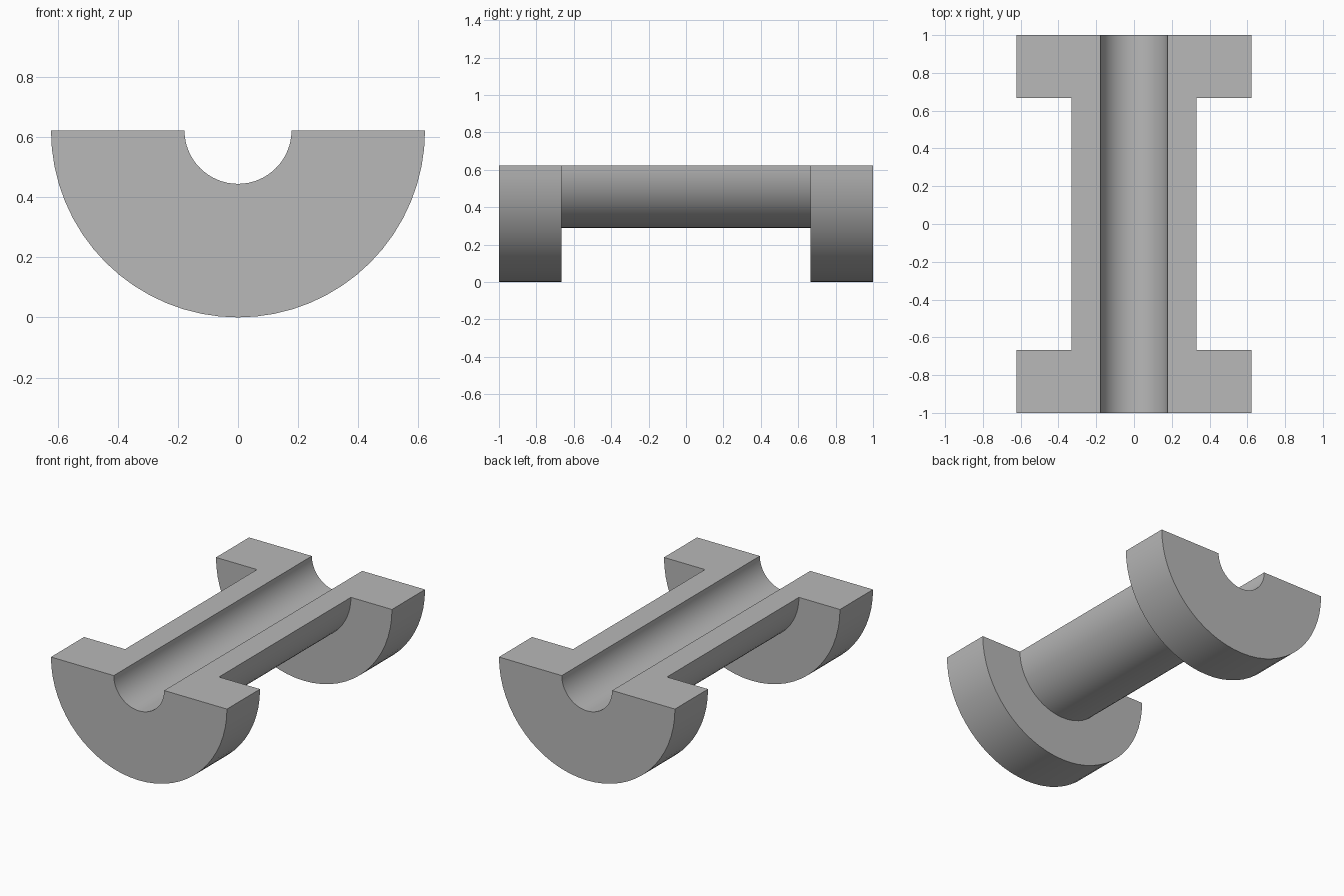
import bpy, bmesh, math

cube = bpy.data.objects.get("Cube")
if cube:
    bpy.data.objects.remove(cube, do_unlink=True)

FLANGE_R, SHAFT_R, BORE_R = 0.622, 0.332, 0.178
HALF_LENGTH, SHAFT_HALF = 1.0, 0.666
STEPS = 32

# Plain grey material
grey = bpy.data.materials.new("plain grey")
grey.use_nodes = True
colour = (0.48, 0.48, 0.48, 1.0)
grey.diffuse_color = colour
grey.node_tree.nodes["Principled BSDF"].inputs["Base Color"].default_value = colour

# Spool wall section as (radius, y), mirrored front to back
half = [(BORE_R, HALF_LENGTH), (FLANGE_R, HALF_LENGTH),
        (FLANGE_R, SHAFT_HALF), (SHAFT_R, SHAFT_HALF)]
section = half + [(r, -y) for r, y in reversed(half)]

# Sweep the section through the lower half turn
bm = bmesh.new()
rings = []
for i in range(STEPS + 1):
    a = math.pi + math.pi * i / STEPS
    rings.append([bm.verts.new((r * math.cos(a), y, FLANGE_R + r * math.sin(a)))
                  for r, y in section])
count = len(section)
for a, b in zip(rings, rings[1:]):
    for j in range(count):
        k = (j + 1) % count
        bm.faces.new((a[j], a[k], b[k], b[j]))

# Flat cut faces on top
bm.faces.new(rings[0])
bm.faces.new(rings[-1])
bmesh.ops.recalc_face_normals(bm, faces=bm.faces)

mesh = bpy.data.meshes.new("half_spool")
bm.to_mesh(mesh)
bm.free()
mesh.materials.append(grey)
spool = bpy.data.objects.new("half_spool", mesh)
bpy.context.collection.objects.link(spool)

# Smooth curved walls, sharp rims
bpy.ops.object.select_all(action='DESELECT')
spool.select_set(True)
bpy.context.view_layer.objects.active = spool
bpy.ops.object.shade_smooth_by_angle(angle=math.radians(30))
